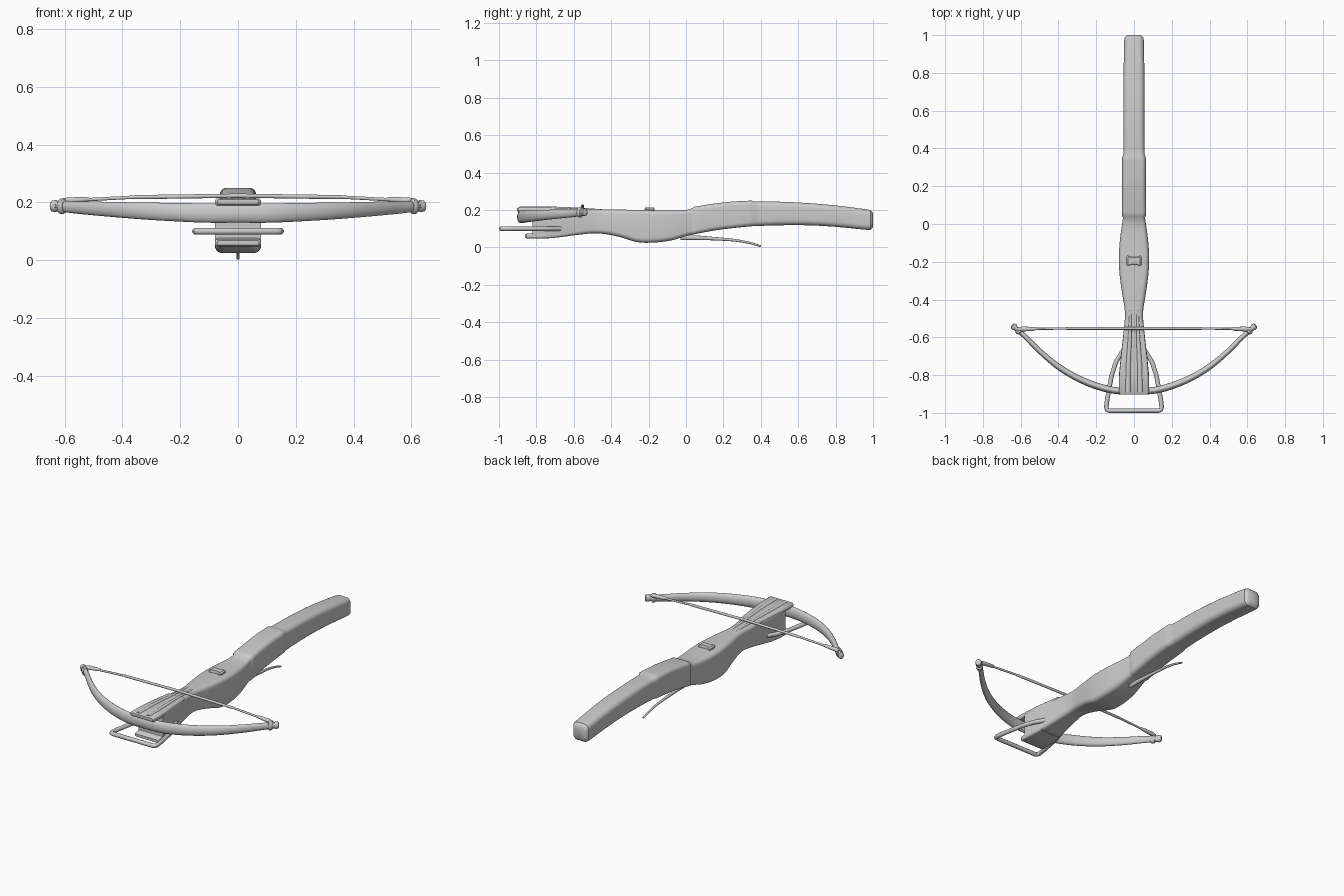
import bpy, bmesh, math
from mathutils import Vector


def finish(name, bm, angle=40):
    bmesh.ops.recalc_face_normals(bm, faces=bm.faces)
    me = bpy.data.meshes.new(name)
    bm.to_mesh(me)
    bm.free()
    ob = bpy.data.objects.new(name, me)
    bpy.context.collection.objects.link(ob)
    bpy.ops.object.select_all(action='DESELECT')
    ob.select_set(True)
    bpy.context.view_layer.objects.active = ob
    bpy.ops.object.shade_smooth_by_angle(angle=math.radians(angle))
    return ob


def loft(name, rings):
    """Skin a list of equal-length closed rings and cap both ends."""
    bm = bmesh.new()
    rows = [[bm.verts.new(p) for p in r] for r in rings]
    n = len(rows[0])
    for a, b in zip(rows, rows[1:]):
        for i in range(n):
            bm.faces.new((a[i], a[(i + 1) % n], b[(i + 1) % n], b[i]))
    bm.faces.new(rows[0])
    bm.faces.new(rows[-1])
    return finish(name, bm)


def round_rect(y, w, z0, z1, r, seg=5):
    """Rounded rectangle ring across the stock at a given y."""
    h, zc = (z1 - z0) / 2, (z0 + z1) / 2
    r = min(r, w * .98, h * .98)
    pts = []
    for k, (sx, sz) in enumerate(((1, 1), (-1, 1), (-1, -1), (1, -1))):
        for i in range(seg + 1):
            a = math.pi / 2 * (k + i / seg)
            pts.append((sx * (w - r) + r * math.cos(a), y, zc + sz * (h - r) + r * math.sin(a)))
    return pts


def smooth(keys, steps=4):
    """Catmull-Rom resampling of tuples."""
    out = []
    for i in range(len(keys) - 1):
        p = [keys[max(i - 1, 0)], keys[i], keys[i + 1], keys[min(i + 2, len(keys) - 1)]]
        for s in range(steps):
            t = s / steps
            out.append(tuple(.5 * (2 * b + (c - a) * t + (2 * a - 5 * b + 4 * c - d) * t * t
                                   + (3 * b - a - 3 * c + d) * t ** 3) for a, b, c, d in zip(*p)))
    return out + [keys[-1]]


def sweep(name, keys, steps=4, n=14):
    """Elliptical rod along (x, y, z, side radius, up radius) keys."""
    k = smooth(keys, steps) if steps > 1 else keys
    rings = []
    for i, (x, y, z, rs, ru) in enumerate(k):
        t = (Vector(k[min(i + 1, len(k) - 1)][:3]) - Vector(k[max(i - 1, 0)][:3])).normalized()
        side = t.cross(Vector((0, 0, 1))).normalized()
        up = side.cross(t)
        rings.append([Vector((x, y, z)) + side * rs * math.cos(2 * math.pi * j / n)
                      + up * ru * math.sin(2 * math.pi * j / n) for j in range(n)])
    return loft(name, rings)


def mirrored(keys):
    """Keys start at x = 0; returns the full left to right list."""
    return [(-k[0],) + k[1:] for k in keys[:0:-1]] + keys


# Stock: y, half width, bottom, top, corner radius
front = [(-.82, .08, .055, .2, .012), (-.7, .07, .052, .205, .014), (-.58, .056, .067, .205, .018),
         (-.47, .048, .075, .203, .022), (-.36, .064, .057, .202, .025), (-.26, .077, .028, .2, .025),
         (-.17, .08, .026, .198, .025), (-.08, .074, .037, .197, .025), (0, .063, .06, .2, .022),
         (.035, .058, .068, .21, .022)]
mid = [(.045, .064, .07, .217, .022), (.15, .063, .09, .234, .024), (.25, .063, .103, .245, .024),
       (.35, .063, .113, .25, .024)]
rear = [(.37, .056, .114, .244, .026), (.5, .056, .118, .244, .028), (.65, .056, .118, .237, .028),
        (.8, .055, .11, .224, .028), (.965, .052, .094, .203, .028), (.988, .048, .096, .196, .028),
        (1, .036, .108, .182, .024)]
loft("stock", [round_rect(*k) for part in (front, mid, rear) for k in smooth(part)])

# Front end: overhanging top plate and lower lip, with a gap for the bow and stirrup
loft("top_plate", [round_rect(*k) for k in (
    (-.903, .072, .194, .21, .008), (-.895, .08, .188, .214, .012), (-.8, .078, .186, .214, .012),
    (-.7, .069, .188, .212, .01), (-.58, .055, .19, .208, .009))])
loft("lower_lip", [round_rect(*k) for k in (
    (-.86, .072, .052, .068, .007), (-.853, .08, .048, .073, .01), (-.78, .078, .047, .08, .012),
    (-.7, .069, .05, .08, .012))])

# Bolt rails on either side of the groove
for side, s in (("left", -1), ("right", 1)):
    sweep("bolt_rail_" + side, [(s * .032, -.89, .21, .014, .009), (s * .03, -.75, .21, .013, .009),
                                (s * .022, -.6, .206, .01, .008), (s * .018, -.45, .199, .006, .005)])

# Bow limbs
sweep("bow", mirrored([(0, -.885, .163, .018, .034), (.11, -.88, .163, .018, .034),
                       (.22, -.85, .166, .018, .032), (.32, -.805, .17, .017, .03),
                       (.41, -.748, .174, .016, .027), (.5, -.672, .179, .014, .024),
                       (.57, -.602, .183, .013, .021), (.625, -.553, .187, .012, .018),
                       (.638, -.545, .187, .012, .017)]), n=18)

# Tip collars and string loops
for side, s in (("left", -1), ("right", 1)):
    sweep("tip_collar_" + side, [(s * .6, -.576, .186, .014, .021), (s * .604, -.572, .186, .018, .027),
                                 (s * .614, -.563, .187, .018, .027), (s * .618, -.559, .187, .014, .021)], 1)
    sweep("tip_knob_" + side, [(s * .625, -.553, .187, .013, .018), (s * .632, -.547, .187, .018, .021),
                               (s * .642, -.539, .187, .016, .019), (s * .646, -.536, .187, .008, .01)], 1)
    sweep("string_loop_" + side, [(s * .615, -.557, .203, .01, .009), (s * .59, -.556, .206, .013, .011),
                                  (s * .53, -.555, .21, .01, .009), (s * .515, -.555, .211, .006, .006)], 1)

# String with a served middle, lying over the stock
sweep("bowstring", mirrored([(0, -.553, .223, .0075, .0075), (.355, -.553, .218, .0075, .0075),
                             (.36, -.553, .218, .006, .006), (.6, -.556, .205, .006, .006)]), 1, 10)

# Foot stirrup
sweep("stirrup", mirrored([(0, -.988, .1, .012, .012), (.13, -.988, .1, .012, .012),
                           (.142, -.984, .1, .012, .012), (.147, -.97, .1, .012, .012),
                           (.142, -.93, .1, .012, .012), (.118, -.8, .1, .012, .012),
                           (.095, -.73, .1, .012, .012), (.06, -.67, .1, .01, .012)]), 1, 12)

# Release nut, bow-tie shaped when seen from above
nut = [(-.04, .02), (-.033, .027), (-.015, .02), (.015, .02), (.033, .027), (.04, .02),
       (.04, -.02), (.033, -.027), (.015, -.02), (-.015, -.02), (-.033, -.027), (-.04, -.02)]
loft("release_nut", [[(x * f, -.195 + y * f, z) for x, y in nut]
                     for z, f in ((.19, 1), (.206, 1), (.213, .82))])

# Long curved trigger lever
sweep("trigger_lever", [(0, -.03, .053, .009, .014), (0, .05, .052, .009, .012),
                        (0, .16, .046, .008, .009), (0, .26, .038, .007, .007),
                        (0, .34, .024, .006, .006), (0, .4, .006, .005, .005)], n=12)
